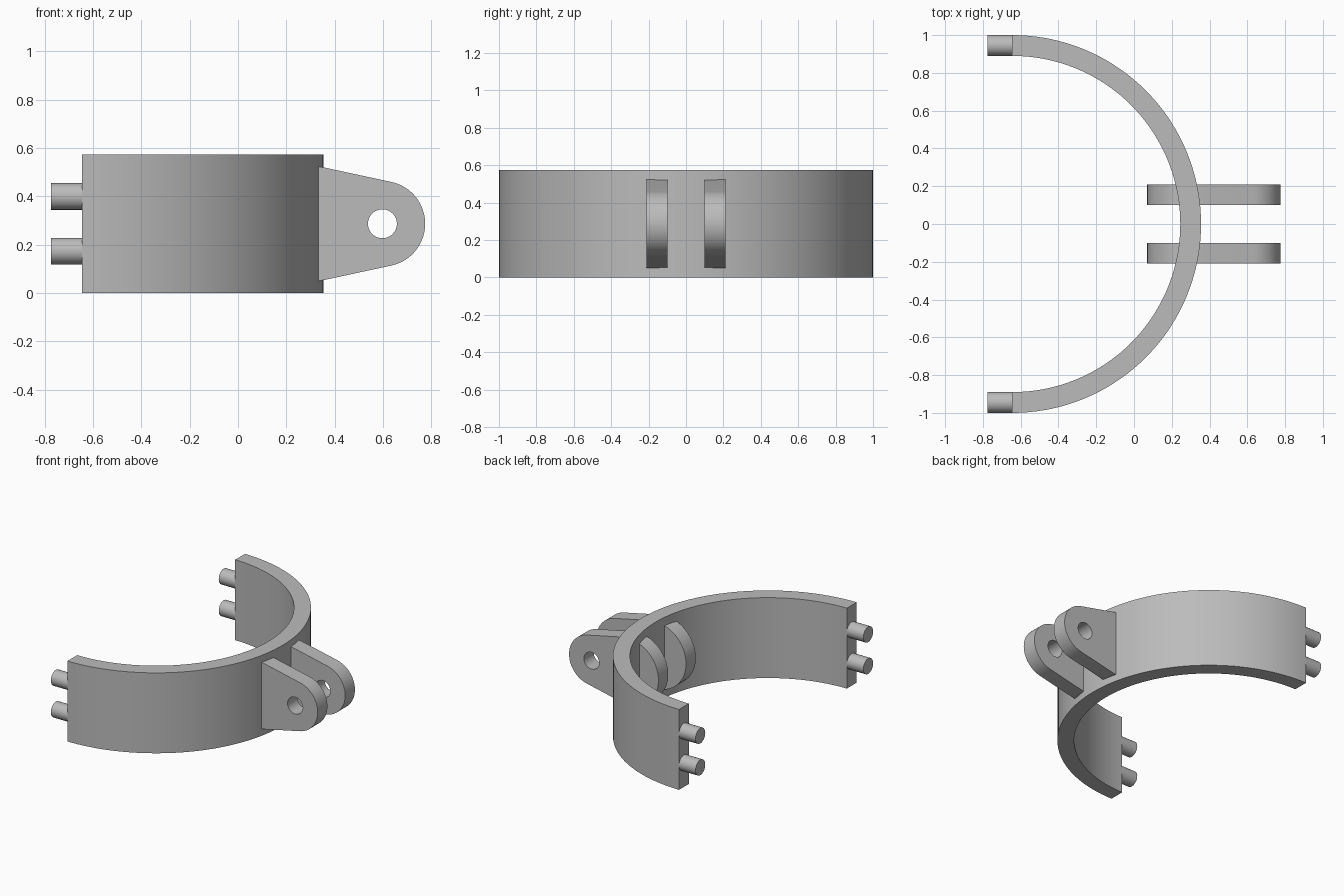
import bpy
import bmesh
from math import sin, cos, pi, asin, radians
from mathutils import Matrix, Vector

if "Cube" in bpy.data.objects:
    bpy.data.objects.remove(bpy.data.objects["Cube"], do_unlink=True)

HEIGHT = 0.573
MID = HEIGHT / 2
RING_X = -0.645

grey = bpy.data.materials.new("plain grey")
grey.use_nodes = True
grey.diffuse_color = (0.5, 0.5, 0.5, 1)
grey.node_tree.nodes["Principled BSDF"].inputs["Base Color"].default_value = (0.5, 0.5, 0.5, 1)


def finish(bm, name):
    """Turn a bmesh into a smooth-shaded grey object with sharp edges kept."""
    bmesh.ops.recalc_face_normals(bm, faces=bm.faces)
    mesh = bpy.data.meshes.new(name)
    bm.to_mesh(mesh)
    bm.free()
    mesh.materials.append(grey)
    obj = bpy.data.objects.new(name, mesh)
    bpy.context.collection.objects.link(obj)
    bpy.ops.object.select_all(action="DESELECT")
    obj.select_set(True)
    bpy.context.view_layer.objects.active = obj
    bpy.ops.object.shade_smooth_by_angle(angle=radians(30))
    return obj


def arc(cx, cz, r, start, end, count):
    steps = [start + (end - start) * i / count for i in range(count + 1)]
    return [(cx + r * cos(a), cz + r * sin(a)) for a in steps]


def extrude_loops(name, loops, to_3d, depth):
    """Fill closed outlines (later ones are holes) and extrude along depth."""
    bm = bmesh.new()
    edges = []
    for loop in loops:
        verts = [bm.verts.new(to_3d(u, v)) for u, v in loop]
        edges += [bm.edges.new((verts[i - 1], verts[i])) for i in range(len(verts))]
    if len(loops) > 1:
        bmesh.ops.triangle_fill(bm, edges=edges, use_beauty=True)
    else:
        bm.faces.new(verts)
    result = bmesh.ops.extrude_face_region(bm, geom=bm.faces[:], use_keep_orig=True)
    moved = [g for g in result["geom"] if isinstance(g, bmesh.types.BMVert)]
    bmesh.ops.translate(bm, verts=moved, vec=Vector(depth))
    return finish(bm, name)


# Half-round clamp band
outer = arc(RING_X, 0, 1.0, -pi / 2, pi / 2, 72)
inner = arc(RING_X, 0, 0.89, pi / 2, -pi / 2, 72)
extrude_loops("clamp_band", [outer + inner], lambda x, y: (x, y, 0), (0, 0, HEIGHT))

# Hinge lugs: two joined round ends with straight tangent sides and a bolt hole
EYE_X, EYE_R = 0.598, 0.177
ROOT_X, ROOT_R = 0.308, 0.238
tangent = pi / 2 - asin((ROOT_R - EYE_R) / (EYE_X - ROOT_X))
outline = arc(EYE_X, MID, EYE_R, -tangent, tangent, 32)
outline += arc(ROOT_X, MID, ROOT_R, tangent, 2 * pi - tangent, 40)
hole = arc(EYE_X, MID, 0.06, 0, 2 * pi, 32)[:-1]
for name, y in (("front_lug", -0.21), ("back_lug", 0.1)):
    extrude_loops(name, [outline, hole], lambda x, z: (x, y, z), (0, 0.11, 0))

# Locating pins on both band ends
for side, y in (("front", -0.945), ("back", 0.945)):
    for level, offset in (("lower", -0.113), ("upper", 0.113)):
        bm = bmesh.new()
        place = Matrix.Translation((-0.7075, y, MID + offset)) @ Matrix.Rotation(pi / 2, 4, "Y")
        bmesh.ops.create_cone(bm, cap_ends=True, segments=32, radius1=0.055,
                              radius2=0.055, depth=0.135, matrix=place)
        finish(bm, f"{side}_{level}_pin")
